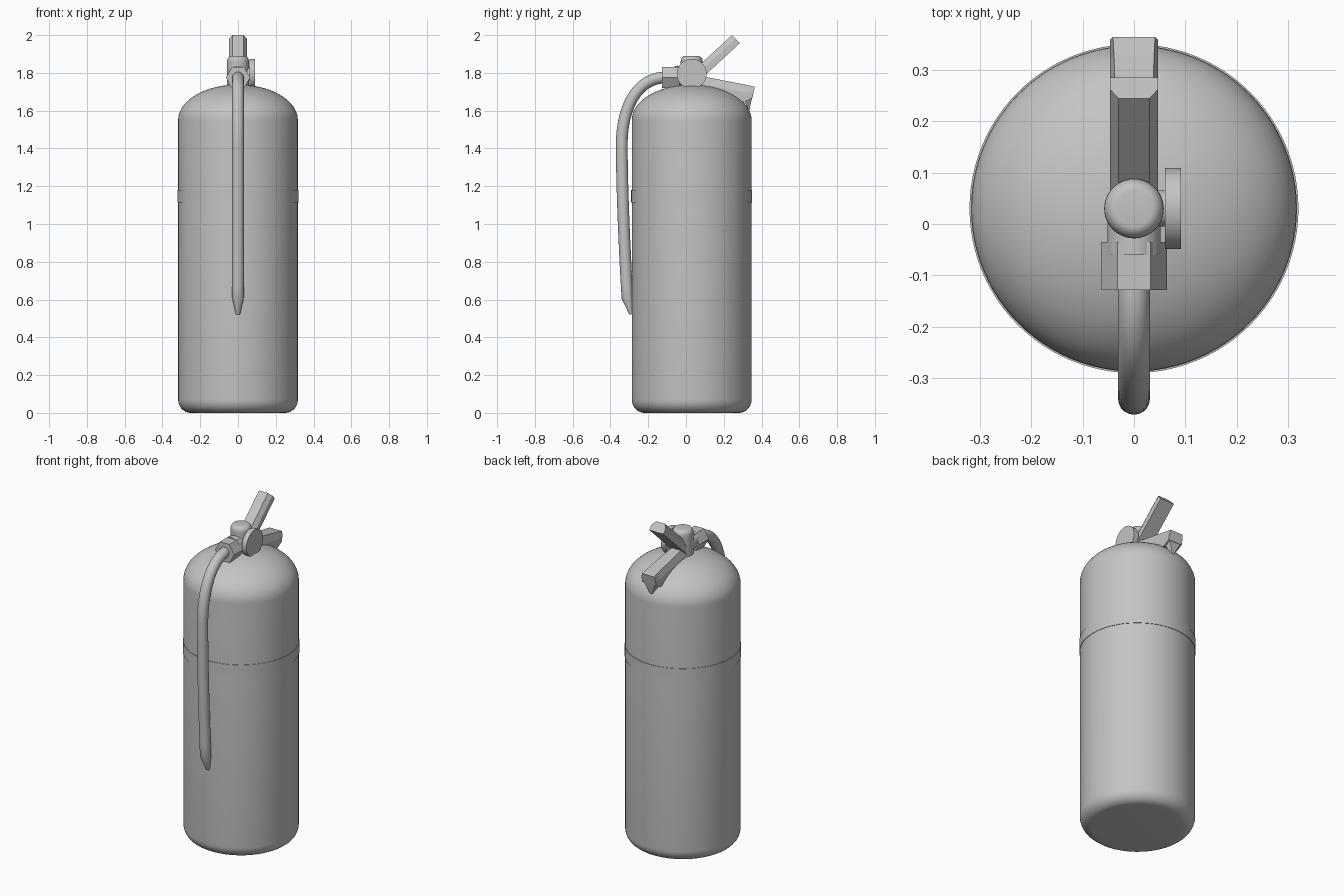
import bpy, bmesh
from math import sin, cos, pi, radians
from mathutils import Vector

cube = bpy.data.objects.get("Cube")
if cube:
    bpy.data.objects.remove(cube, do_unlink=True)

GREY = (0.55, 0.55, 0.55, 1)
mat = bpy.data.materials.new("plain grey")
mat.use_nodes = True
mat.diffuse_color = GREY
mat.node_tree.nodes["Principled BSDF"].inputs["Base Color"].default_value = GREY

CY = 0.03  # tank axis


def loft(name, rings, smooth=True):
    """Skin a closed solid through equally sized rings of points."""
    bm = bmesh.new()
    loops = [[bm.verts.new(p) for p in ring] for ring in rings]
    n = len(loops[0])
    for a, b in zip(loops, loops[1:]):
        for i in range(n):
            j = (i + 1) % n
            bm.faces.new((a[i], a[j], b[j], b[i]))
    bm.faces.new(loops[0][::-1])
    bm.faces.new(loops[-1])
    bmesh.ops.recalc_face_normals(bm, faces=bm.faces)
    mesh = bpy.data.meshes.new(name)
    bm.to_mesh(mesh)
    bm.free()
    mesh.materials.append(mat)
    obj = bpy.data.objects.new(name, mesh)
    bpy.context.collection.objects.link(obj)
    if smooth:
        bpy.ops.object.select_all(action="DESELECT")
        bpy.context.view_layer.objects.active = obj
        obj.select_set(True)
        bpy.ops.object.shade_smooth_by_angle(angle=radians(35))
    return obj


def turned(name, profile, origin, axis="Z", sides=48, smooth=True):
    """Turn (radius, distance) pairs around an axis through origin."""
    u, v, w = {"Z": ("X", "Y", "Z"), "Y": ("X", "Z", "Y"), "X": ("Y", "Z", "X")}[axis]
    unit = {"X": Vector((1, 0, 0)), "Y": Vector((0, 1, 0)), "Z": Vector((0, 0, 1))}
    rings = []
    for r, d in profile:
        angles = [2 * pi * i / sides for i in range(sides)]
        rings.append([Vector(origin) + unit[u] * r * cos(a) + unit[v] * r * sin(a) + unit[w] * d
                      for a in angles])
    return loft(name, rings, smooth)


def arc(r0, z0, a, b, start, end, steps):
    """Elliptical profile segment, angles in degrees."""
    out = []
    for i in range(steps + 1):
        t = radians(start + (end - start) * i / steps)
        out.append((r0 + a * cos(t), z0 + b * sin(t)))
    return out


# Tank with rounded base and domed shoulder
turned("tank", arc(0.25, 0.07, 0.067, 0.07, -90, 0, 8) + arc(0, 1.55, 0.317, 0.188, 0, 84, 16),
       (0, CY, 0), sides=96)
turned("band", [(0.32, 1.115), (0.32, 1.18)], (0, CY, 0), sides=96)

# Valve body, rounded cap and outlet
turned("valve", [(0.058, 1.69), (0.058, 1.85)] + arc(0.035, 1.86, 0.023, 0.03, 0, 90, 6), (0, CY, 0))
turned("outlet", [(0.052, -0.06), (0.052, 0.03)], (0, 0, 1.785), "Y")
turned("hose_nut", [(0.064, -0.128), (0.064, -0.035)], (0, 0, 1.775), "Y", sides=6, smooth=False)

# Pressure gauge on the left side
turned("gauge_stem", [(0.035, 0.02), (0.035, 0.07)], (0, CY, 1.795), "X")
turned("gauge", [(0.079, 0.06), (0.079, 0.091)], (0, CY, 1.795), "X")


# Hose: smooth path of (y, z) swept with a round section, tapering at the nozzle
def bezier(p, steps):
    for i in range(steps):
        t = i / steps
        s = 1 - t
        yield (p[0] * s**3 + p[1] * 3 * s * s * t + p[2] * 3 * s * t * t + p[3] * t**3)


curve = [Vector(p) for p in ((-0.11, 1.775), (-0.25, 1.775), (-0.34, 1.63), (-0.34, 1.42))]
straight = [Vector(p) for p in ((-0.34, 1.42), (-0.34, 1.2), (-0.325, 0.85), (-0.31, 0.61))]
path = list(bezier(curve, 20)) + list(bezier(straight, 12)) + [straight[-1], Vector((-0.289, 0.522))]
rings = []
for i, p in enumerate(path):
    d = (path[min(i + 1, len(path) - 1)] - path[max(i - 1, 0)]).normalized()
    side = Vector((0, -d.y, d.x))
    r = 0.011 if i == len(path) - 1 else 0.031
    rings.append([Vector((0, p.x, p.y)) + r * (Vector((cos(a), 0, 0)) + side * sin(a))
                  for a in (2 * pi * k / 20 for k in range(20))])
loft("hose", rings)


# Levers: box section with chamfered upper edges, from low and high (y, z) points
def section(low, high, w=0.047, chamfer=0.017):
    low, high = Vector((0, *low)), Vector((0, *high))
    mid = low.lerp(high, 0.55)
    x = Vector((1, 0, 0))
    return [low - x * w, low + x * w, mid + x * w,
            high + x * (w - chamfer), high - x * (w - chamfer), mid - x * w]


loft("upper_lever", [section((0.06, 1.75), (0.019, 1.794)),
                     section((0.285, 1.957), (0.244, 2.0))], smooth=False)
loft("lower_lever", [section((0.03, 1.70), (0.045, 1.79)),
                     section((0.31, 1.645), (0.328, 1.735), chamfer=0.008),
                     section((0.352, 1.668), (0.364, 1.726), chamfer=0.006)], smooth=False)


# Pointed hook under the end of the lower lever
def slab(w, y0, z0, y1, z1):
    return [(-w, y0, z0), (w, y0, z0), (w, y1, z1), (-w, y1, z1)]


loft("lever_hook", [slab(0.04, 0.31, 1.655, 0.352, 1.675),
                    slab(0.005, 0.329, 1.597, 0.334, 1.599)], smooth=False)
